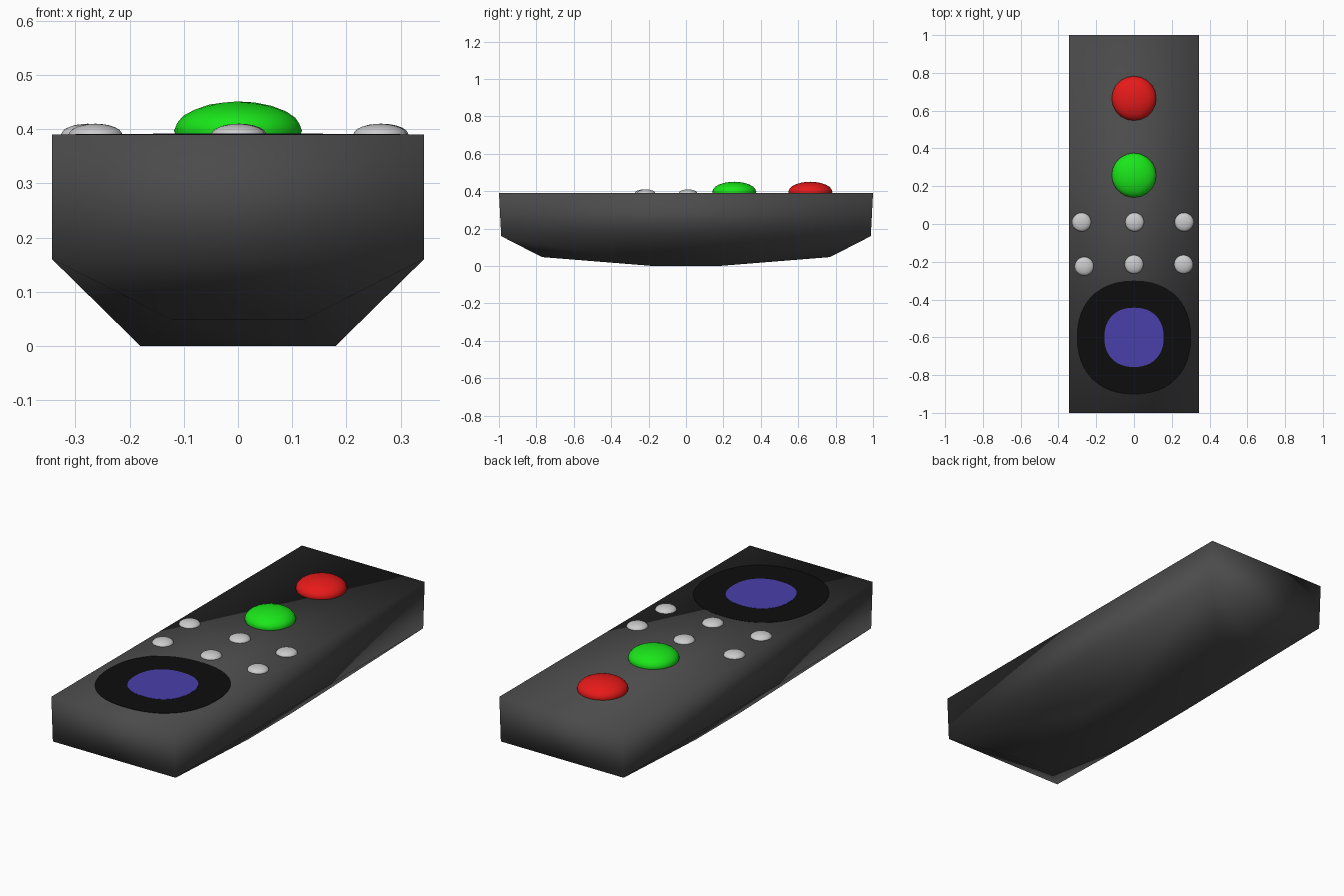
import bpy, bmesh, math

if "Cube" in bpy.data.objects:
    bpy.data.objects.remove(bpy.data.objects["Cube"])

TOP = 0.39


def material(name, rgb):
    m = bpy.data.materials.new(name)
    m.diffuse_color = (*rgb, 1)
    m.use_nodes = True
    m.node_tree.nodes["Principled BSDF"].inputs["Base Color"].default_value = m.diffuse_color
    return m


def finish(bm, name, mat=None, smooth=True):
    bmesh.ops.recalc_face_normals(bm, faces=bm.faces)
    me = bpy.data.meshes.new(name)
    bm.to_mesh(me)
    bm.free()
    for p in me.polygons:
        p.use_smooth = smooth
    if mat:
        me.materials.append(mat)
    ob = bpy.data.objects.new(name, me)
    bpy.context.collection.objects.link(ob)
    return ob


def button(name, x, y, z, radius, height, mat=None):
    bm = bmesh.new()
    bmesh.ops.create_icosphere(bm, subdivisions=3, radius=1)
    for v in bm.verts:
        v.co = (x + v.co.x * radius, y + v.co.y * radius, z + v.co.z * height)
    return finish(bm, name, mat)


def pad(name, y, radius, z, mat, power=2.25, n=48):
    # slightly squared disc, very thin
    bm = bmesh.new()
    ring = []
    for i in range(n):
        a = 2 * math.pi * i / n
        c, s = math.cos(a), math.sin(a)
        px = math.copysign(abs(c) ** (2 / power), c) * radius
        py = math.copysign(abs(s) ** (2 / power), s) * radius
        ring.append(bm.verts.new((px, y + py, z)))
    face = bm.faces.new(ring)
    ext = bmesh.ops.extrude_face_region(bm, geom=[face])
    for v in ext["geom"]:
        if isinstance(v, bmesh.types.BMVert):
            v.co.z = TOP - 0.002
    return finish(bm, name, mat, smooth=False)


dark = material("dark_plastic", (0.07, 0.07, 0.07))
black = material("black", (0.004, 0.004, 0.004))
blue = material("blue", (0.065, 0.05, 0.40))
red = material("red", (0.8, 0.01, 0.01))
green = material("green", (0.01, 0.8, 0.01))

# Body: box top with a faceted keel underneath
bm = bmesh.new()


def rect(hx, hy, z):
    return [bm.verts.new((sx * hx, sy * hy, z))
            for sx, sy in ((-1, -1), (1, -1), (1, 1), (-1, 1))]


top = rect(0.343, 1.0, TOP)
rim = rect(0.343, 0.988, 0.16)
slope = rect(0.12, 0.77, 0.048)
base = rect(0.18, 0.17, 0.0)
bm.faces.new(top)
bm.faces.new(base)
for i in range(4):
    j = (i + 1) % 4
    bm.faces.new((top[i], top[j], rim[j], rim[i]))
for a, b in ((0, 1), (2, 3)):          # end chamfers and belly ramps
    bm.faces.new((rim[a], rim[b], slope[b]))
    bm.faces.new((rim[a], slope[b], slope[a]))
    bm.faces.new((slope[a], slope[b], base[b], base[a]))
for a, b in ((1, 2), (3, 0)):          # long sloping sides
    bm.faces.new((rim[a], rim[b], base[b], base[a]))
    bm.faces.new((rim[a], base[a], slope[a]))
    bm.faces.new((rim[b], slope[b], base[b]))
finish(bm, "body", dark)

# Large buttons
button("red_button", 0, 0.665, 0.397, 0.118, 0.054, red)
button("green_button", 0, 0.258, 0.397, 0.118, 0.054, green)

# Small buttons in two rows
spots = [(-0.277, 0.01), (0.003, 0.01), (0.265, 0.01),
         (-0.263, -0.224), (0, -0.214), (0.262, -0.214)]
for k, (x, y) in enumerate(spots):
    button(f"small_button_{k + 1}", x, y, 0.389, 0.05, 0.021)

# Round control pad
pad("control_ring", -0.6, 0.30, TOP + 0.001, black)
pad("control_centre", -0.6, 0.157, TOP + 0.002, blue)
